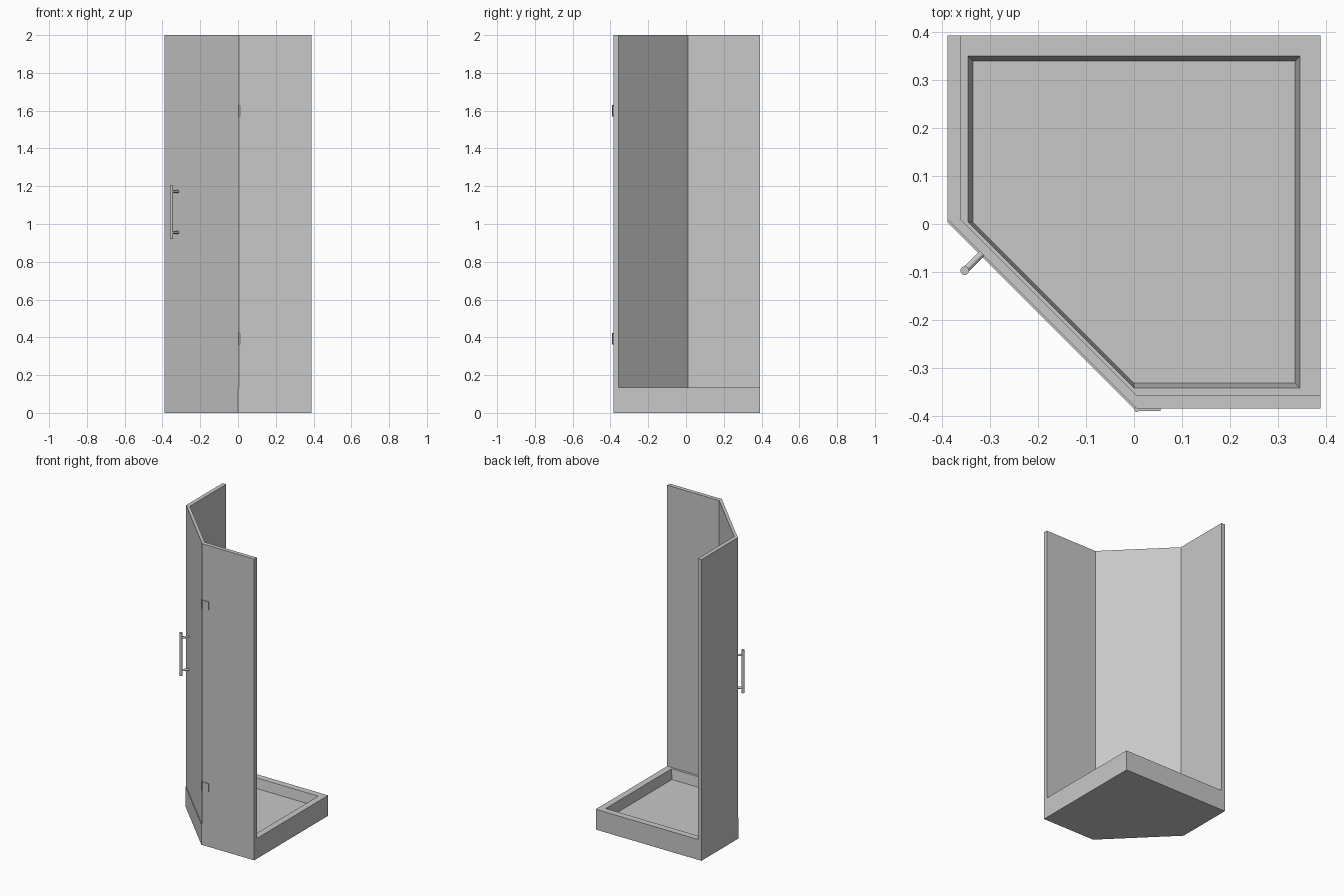
import bpy, bmesh
from mathutils import Vector

if "Cube" in bpy.data.objects:
    bpy.data.objects.remove(bpy.data.objects["Cube"])

grey = bpy.data.materials.new("light_grey")
grey.use_nodes = True
COLOUR = (0.58, 0.58, 0.58, 1)
grey.diffuse_color = COLOUR
grey.node_tree.nodes["Principled BSDF"].inputs["Base Color"].default_value = COLOUR

# Key positions of the enclosure
SIDE, BACK, FRONT = 0.388, 0.392, -0.384
TRAY_TOP, TOP = 0.135, 2.0
THICK = 0.027


def loft(name, rings):
    """Join a stack of (outline, height) rings and cap both ends."""
    bm = bmesh.new()
    loops = [[bm.verts.new((x, y, z)) for x, y in pts] for pts, z in rings]
    for a, b in zip(loops, loops[1:]):
        for i in range(len(a)):
            j = (i + 1) % len(a)
            bm.faces.new((a[i], a[j], b[j], b[i]))
    bm.faces.new(loops[0])
    bm.faces.new(loops[-1])
    bmesh.ops.recalc_face_normals(bm, faces=bm.faces)
    mesh = bpy.data.meshes.new(name)
    bm.to_mesh(mesh)
    bm.free()
    mesh.materials.append(grey)
    obj = bpy.data.objects.new(name, mesh)
    bpy.context.collection.objects.link(obj)
    return obj


def prism(name, pts, z0, z1):
    return loft(name, [(pts, z0), (pts, z1)])


def box(name, x0, x1, y0, y1, z0, z1):
    return prism(name, [(x0, y0), (x1, y0), (x1, y1), (x0, y1)], z0, z1)


def rod(name, start, end, radius):
    a, b = Vector(start), Vector(end)
    bpy.ops.mesh.primitive_cylinder_add(vertices=20, radius=radius,
                                        depth=(b - a).length, location=(a + b) / 2)
    obj = bpy.context.object
    obj.name = name
    obj.rotation_euler = (b - a).to_track_quat("Z", "Y").to_euler()
    obj.data.materials.append(grey)
    bpy.ops.object.shade_smooth_by_angle()


def outline(inset):
    """Square with the front right corner cut off, moved inward by inset."""
    s, b, f = SIDE - inset, BACK - inset, FRONT + inset
    return [(0, f), (s, f), (s, b), (-s, b), (-s, s + f)]


# Tray with a sunken floor and sloping inner walls
loft("shower_tray", [(outline(0), 0), (outline(0), TRAY_TOP),
                     (outline(0.043), TRAY_TOP), (outline(0.053), 0.07)])

# Fixed panels and the slanted door between them
EDGE_X, EDGE_Y = 0.006, 0.010
box("front_panel", EDGE_X, SIDE, FRONT, FRONT + THICK, TRAY_TOP, TOP)
box("right_panel", -SIDE, -SIDE + THICK, EDGE_Y, BACK, TRAY_TOP, TOP)
prism("door", [(EDGE_X, FRONT), (EDGE_X, FRONT + THICK),
               (-SIDE + THICK, EDGE_Y), (-SIDE, EDGE_Y)], TRAY_TOP, TOP)

# Bar handle with two posts square to the door
BAR = Vector((-0.352, -0.097, 0))
rod("handle_bar", BAR + Vector((0, 0, 0.92)), BAR + Vector((0, 0, 1.205)), 0.009)
for label, z in (("lower", 0.955), ("upper", 1.172)):
    start = BAR + Vector((0, 0, z))
    rod(label + "_handle_post", start, start + Vector((0.038, 0.038, 0)), 0.007)

# Hinges: a thin plate on the front panel and a pin at the door edge
for label, z in (("lower", 0.393), ("upper", 1.6)):
    box(label + "_hinge_plate", EDGE_X, 0.055, FRONT - 0.005, FRONT, z - 0.028, z + 0.028)
    rod(label + "_hinge_pin", (EDGE_X, FRONT - 0.002, z - 0.03),
        (EDGE_X, FRONT - 0.002, z + 0.03), 0.005)
